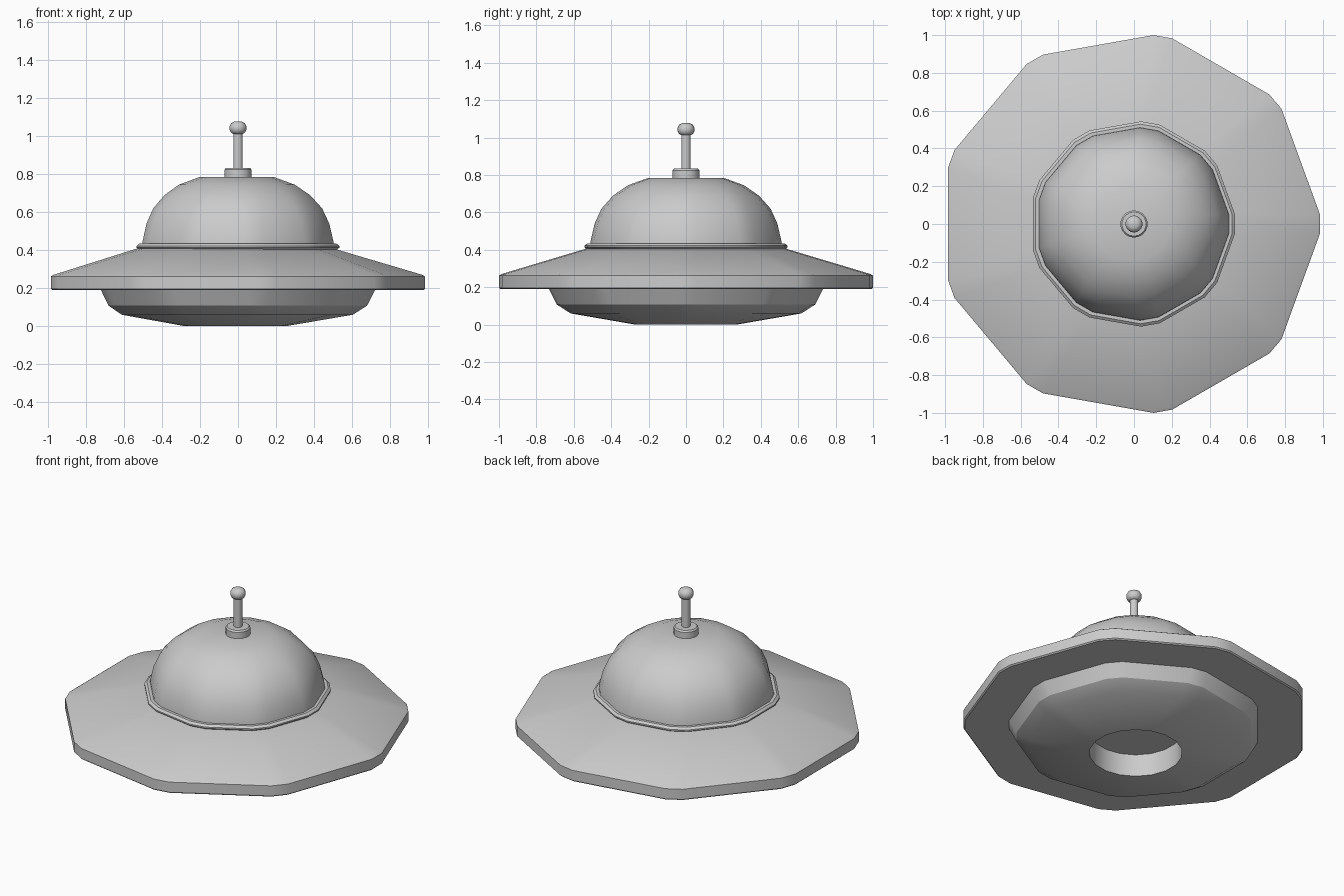
import bpy, bmesh, math

if "Cube" in bpy.data.objects:
    bpy.data.objects.remove(bpy.data.objects["Cube"])

SIDES = 9        # nine-sided plan with chamfered corners
CHAMFER = 0.05   # half width of each corner chamfer


def ring_points(r):
    """Plan outline: two points per corner of a nonagon."""
    a = min(math.asin(min(1.0, CHAMFER / r)), math.pi / SIDES / 2)
    pts = []
    for i in range(SIDES):
        for s in (-1, 1):
            t = 2 * math.pi * i / SIDES + s * a
            pts.append((r * math.cos(t), r * math.sin(t)))
    return pts


def turned(name, profile, cap_start=False, cap_end=False, angle=30):
    """Sweep a (radius, z) profile around the chamfered nonagon, centred on x."""
    bm = bmesh.new()
    rings = [[bm.verts.new((x, y, z)) for x, y in ring_points(r)] for r, z in profile]
    n = SIDES * 2
    for lo, hi in zip(rings, rings[1:]):
        for i in range(n):
            j = (i + 1) % n
            bm.faces.new((lo[i], lo[j], hi[j], hi[i]))
    if cap_start:
        bm.faces.new(rings[0][::-1])
    if cap_end:
        bm.faces.new(rings[-1])
    xs = [v.co.x for v in bm.verts]
    shift = -(min(xs) + max(xs)) / 2
    bmesh.ops.translate(bm, verts=bm.verts, vec=(shift, 0, 0))
    mesh = bpy.data.meshes.new(name)
    bm.to_mesh(mesh)
    bm.free()
    ob = bpy.data.objects.new(name, mesh)
    bpy.context.collection.objects.link(ob)
    bpy.ops.object.select_all(action='DESELECT')
    ob.select_set(True)
    bpy.context.view_layer.objects.active = ob
    bpy.ops.object.shade_smooth_by_angle(angle=math.radians(angle))
    return ob


# Rounded belly with a round recess underneath (ceiling, wall, then outside)
turned("belly", [(0.265, 0.14), (0.27, 0.0), (0.62, 0.06), (0.695, 0.108),
                 (0.737, 0.19)], cap_start=True)

# Wide saucer disc: flat underside, upright rim, sloping top
turned("saucer_disc", [(0.70, 0.19), (1.0, 0.19), (1.0078, 0.197), (1.0078, 0.262),
                       (0.995, 0.27), (0.53, 0.408), (0.48, 0.41)])

# Thin collar at the foot of the dome
turned("dome_collar", [(0.49, 0.402), (0.53, 0.402), (0.545, 0.414), (0.545, 0.422),
                       (0.53, 0.434), (0.49, 0.434)])

# Smooth dome with a flat top
turned("dome", [(0.513, 0.415), (0.511, 0.45), (0.49, 0.54), (0.453, 0.62),
                (0.39, 0.69), (0.31, 0.745), (0.20, 0.785)], cap_end=True)

# Antenna: base, rod and rounded tip
turned("antenna_base", [(0.072, 0.78), (0.072, 0.825), (0.064, 0.834)], cap_end=True)
turned("antenna_rod", [(0.025, 0.82), (0.025, 1.03)])
turned("antenna_tip", [(0.024, 1.012), (0.038, 1.02), (0.045, 1.035), (0.045, 1.052),
                       (0.036, 1.069), (0.02, 1.077)],
       cap_start=True, cap_end=True, angle=60)
